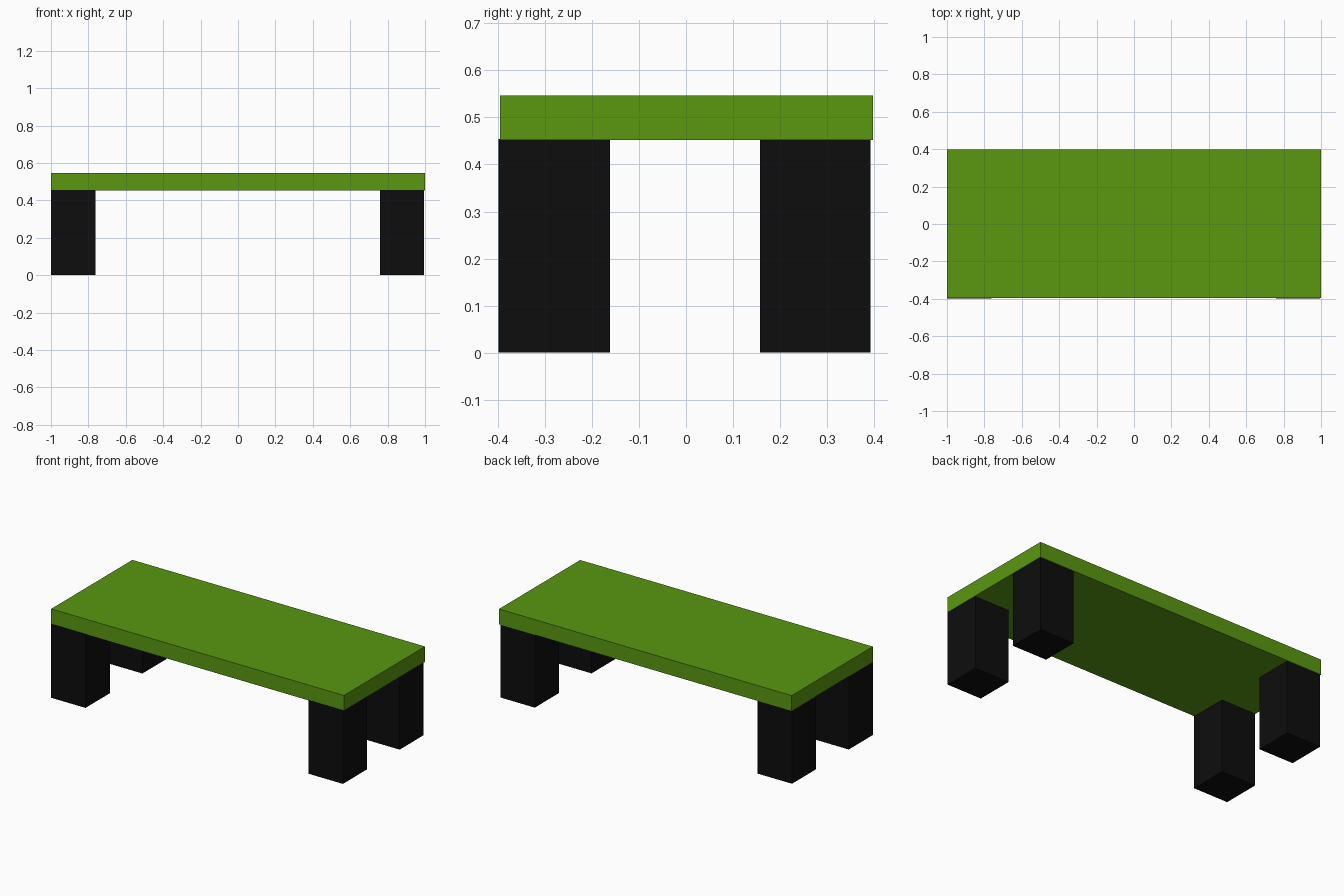
import bpy

if "Cube" in bpy.data.objects:
    bpy.data.objects.remove(bpy.data.objects["Cube"])


def material(name, color):
    m = bpy.data.materials.new(name)
    m.diffuse_color = color
    m.use_nodes = True
    m.node_tree.nodes["Principled BSDF"].inputs["Base Color"].default_value = m.diffuse_color
    return m


def box(name, lo, hi, mat):
    size = [b - a for a, b in zip(lo, hi)]
    centre = [(a + b) / 2 for a, b in zip(lo, hi)]
    bpy.ops.mesh.primitive_cube_add(size=1, location=centre)
    ob = bpy.context.object
    ob.name = name
    ob.scale = size
    bpy.ops.object.transform_apply(location=False, rotation=False, scale=True)
    ob.data.materials.append(mat)
    return ob


green = material("green", (0.10, 0.31, 0.005, 1))
black = material("black", (0.004, 0.004, 0.004, 1))

# Table top
box("table_top", (-1.0, -0.395, 0.452), (1.0, 0.397, 0.547), green)

# Four square legs, butted against the underside of the top
for x_name, x0, x1 in (("left", -0.999, -0.763), ("right", 0.759, 0.995)):
    for y_name, y0, y1 in (("front", -0.397, -0.162), ("back", 0.157, 0.392)):
        if (x_name, y_name) == ("left", "front"):
            y0 -= 0.002
        box(f"{y_name}_{x_name}_leg", (x0, y0, 0.0), (x1, y1, 0.454), black)
